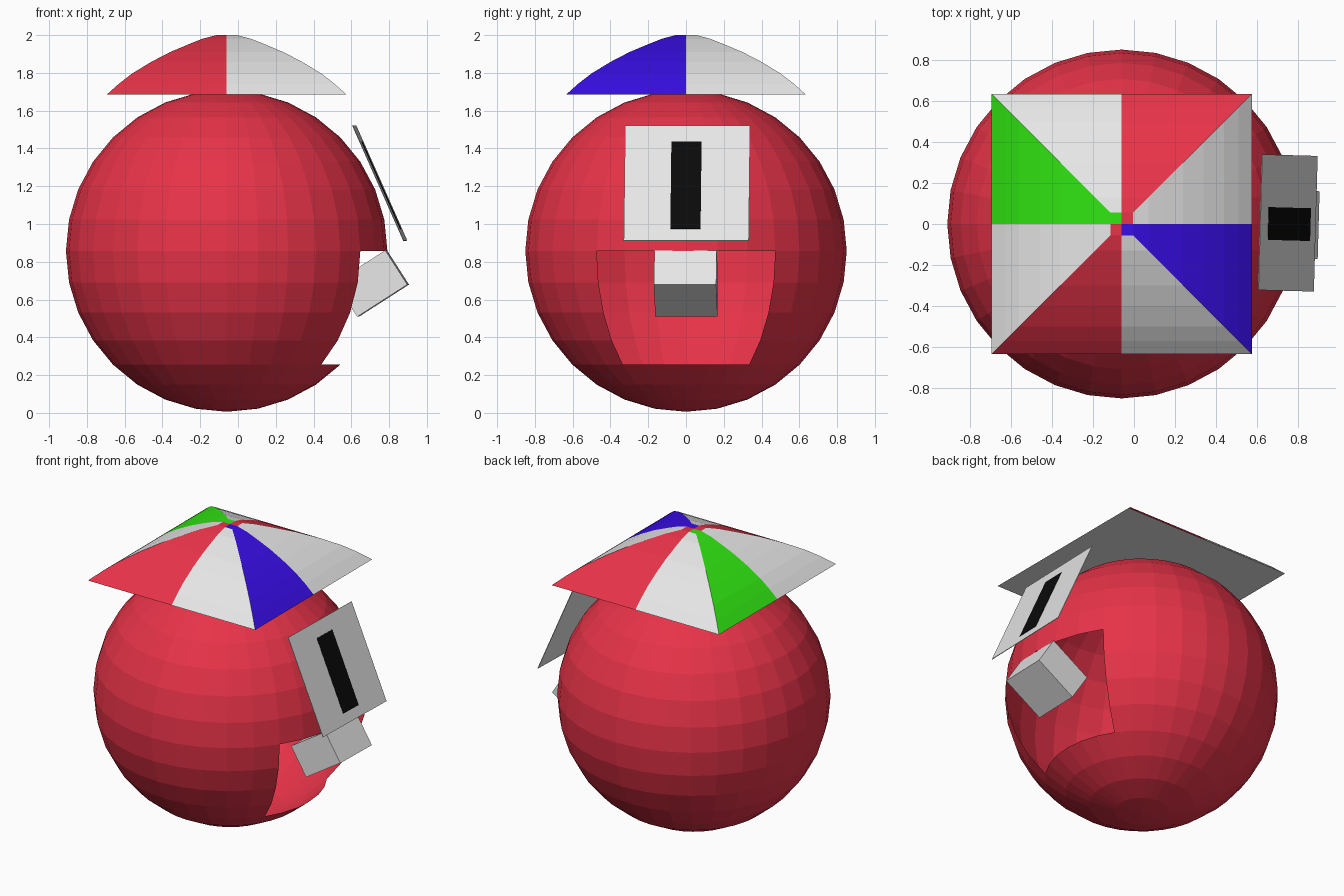
import bpy, bmesh
from math import radians, cos, sin, pi, atan2
from mathutils import Matrix, Vector

if "Cube" in bpy.data.objects:
    bpy.data.objects.remove(bpy.data.objects["Cube"])


def material(name, r, g, b):
    m = bpy.data.materials.new(name)
    m.diffuse_color = (r, g, b, 1)
    m.use_nodes = True
    bsdf = next(n for n in m.node_tree.nodes if n.type == "BSDF_PRINCIPLED")
    bsdf.inputs["Base Color"].default_value = (r, g, b, 1)
    return m


RED = material("red", 0.8, 0.033, 0.065)
WHITE = material("white", 0.8, 0.8, 0.8)
GREEN = material("green", 0.03, 0.8, 0.006)
BLUE = material("blue", 0.04, 0.004, 0.8)
BLACK = material("black", 0.003, 0.003, 0.003)


def finish(bm, name, *mats):
    mesh = bpy.data.meshes.new(name)
    bm.to_mesh(mesh)
    bm.free()
    for m in mats:
        mesh.materials.append(m)
    obj = bpy.data.objects.new(name, mesh)
    bpy.context.collection.objects.link(obj)
    return obj


def slab(name, size, centre, tilt, mat, lift=0.0):
    """Box whose local x axis faces outwards, tilted upwards and slightly twisted."""
    bm = bmesh.new()
    bmesh.ops.create_cube(bm, size=1, matrix=Matrix.Diagonal((*size, 1)))
    turn = Matrix.Rotation(radians(-1.6), 4, "Z") @ Matrix.Rotation(radians(-tilt), 4, "Y")
    bm.transform(Matrix.Translation(centre) @ turn @ Matrix.Translation((lift, 0, 0)))
    return finish(bm, name, mat)


AXIS = -0.06
RADIUS = 0.851

# Hollow round body, with an opening cut below the equator on the +x side
bm = bmesh.new()
bmesh.ops.create_uvsphere(bm, u_segments=32, v_segments=16, radius=RADIUS)
opening = []
for f in bm.faces:
    c = f.calc_center_median()
    if abs(atan2(c.y, c.x)) < radians(33.75) and -RADIUS * sin(pi / 4) < c.z < 0:
        opening.append(f)
bmesh.ops.delete(bm, geom=opening, context="FACES")
bm.transform(Matrix.Translation((AXIS, 0, 0.857)))
finish(bm, "body", RED)

# Square canopy: stacked square rings, one colour per eighth
PROFILE = [(0.055, 2.0), (0.13, 1.98), (0.2, 1.952), (0.3, 1.91), (0.4, 1.858),
           (0.5, 1.797), (0.57, 1.743), (0.635, 1.685)]
PANELS = [WHITE, RED, WHITE, GREEN, WHITE, RED, WHITE, BLUE]
CROWN = [RED, GREEN, RED, BLUE]
PALETTE = [RED, WHITE, GREEN, BLUE]

bm = bmesh.new()
rings = []
for r, z in PROFILE:
    ring = []
    for k in range(8):
        a = k * pi / 4
        ring.append(bm.verts.new((AXIS + r * round(cos(a)), r * round(sin(a)), z)))
    rings.append(ring)
for upper, lower in zip(rings, rings[1:]):
    for k in range(8):
        n = (k + 1) % 8
        f = bm.faces.new((upper[k], lower[k], lower[n], upper[n]))
        f.material_index = PALETTE.index(PANELS[k])
peak = bm.verts.new((AXIS, 0, PROFILE[0][1]))
for q in range(4):
    k = 2 * q
    f = bm.faces.new((peak, rings[0][k], rings[0][k + 1], rings[0][(k + 2) % 8]))
    f.material_index = PALETTE.index(CROWN[q])
base = bm.faces.new(list(reversed(rings[-1])))
base.material_index = PALETTE.index(WHITE)
finish(bm, "canopy", *PALETTE)

# Tilted face plate with a dark slot
PLATE_CENTRE = Vector((0.75, 0.005, 1.217))
slab("face_plate", (0.004, 0.662, 0.667), PLATE_CENTRE, 23.9, WHITE)
slab("plate_slot", (0.004, 0.16, 0.505), PLATE_CENTRE + Vector((0, -0.005, -0.015)),
     23.9, BLACK, lift=0.008)

# Spout block coming out of the opening
slab("spout", (0.315, 0.33, 0.216), Vector((0.71, 0, 0.685)), 32.7, WHITE)
